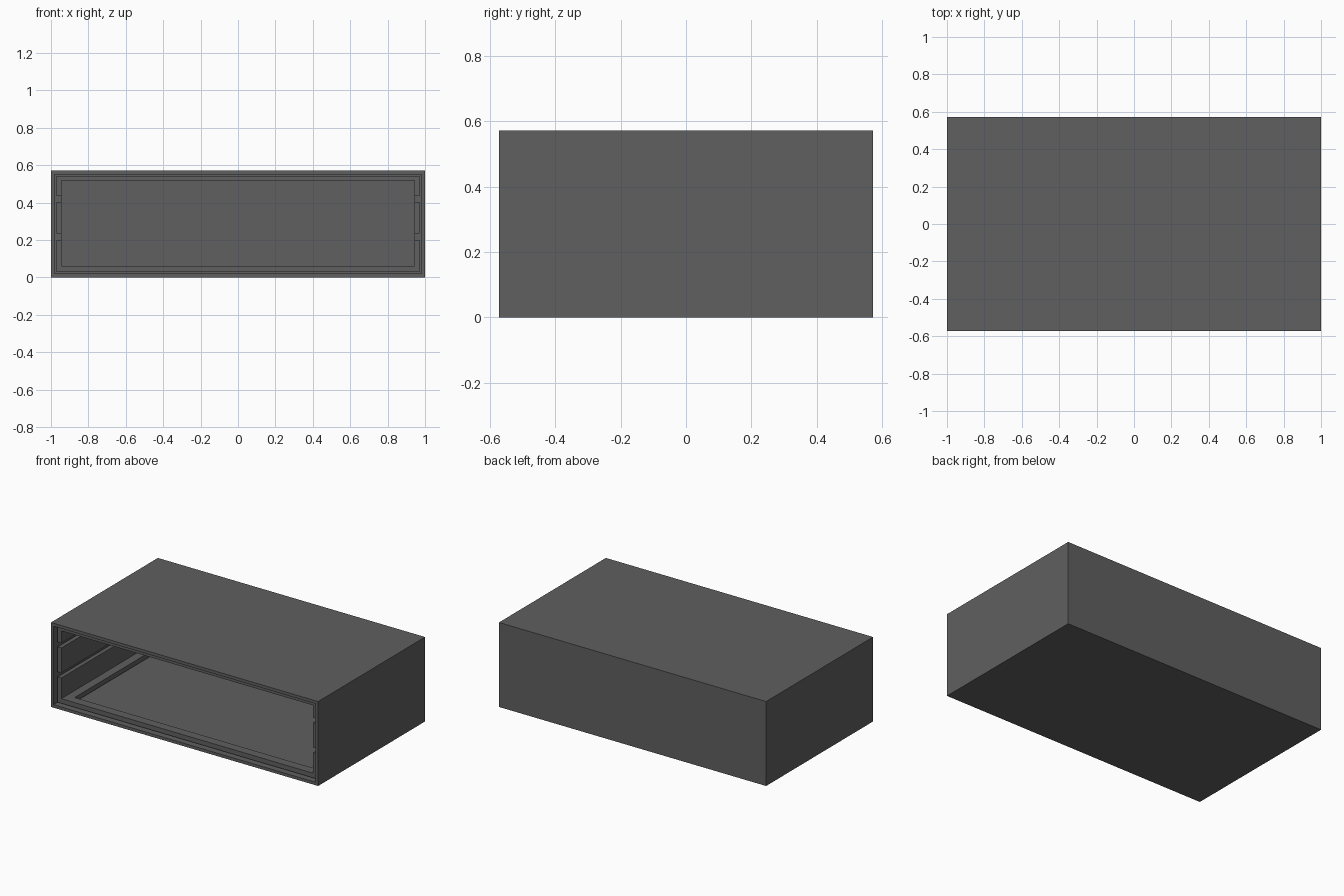
import bpy, bmesh
from mathutils import Vector

if "Cube" in bpy.data.objects:
    bpy.data.objects.remove(bpy.data.objects["Cube"])

W, D, H = 1.0, 0.5715, 0.5715      # half width, half depth, height
T = 0.0286                         # board thickness
GROOVES = ((0.2, 0.234), (0.403, 0.436))

mat = bpy.data.materials.new("dark grey")
mat.diffuse_color = (0.115, 0.115, 0.115, 1)
mat.use_nodes = True
mat.node_tree.nodes["Principled BSDF"].inputs["Base Color"].default_value = mat.diffuse_color


def finish(name, bm):
    bmesh.ops.recalc_face_normals(bm, faces=bm.faces)
    me = bpy.data.meshes.new(name)
    bm.to_mesh(me)
    bm.free()
    me.materials.append(mat)
    ob = bpy.data.objects.new(name, me)
    bpy.context.collection.objects.link(ob)
    return ob


def prism(name, pts, y0, y1):
    """Extrude an x-z outline from y0 to y1."""
    bm = bmesh.new()
    f = bm.faces.new([bm.verts.new((x, y0, z)) for x, z in pts])
    ext = bmesh.ops.extrude_face_region(bm, geom=[f])["geom"]
    bmesh.ops.translate(bm, vec=(0, y1 - y0, 0),
                        verts=[v for v in ext if isinstance(v, bmesh.types.BMVert)])
    return finish(name, bm)


def rect(x0, x1, z0, z1):
    return [(x0, z0), (x1, z0), (x1, z1), (x0, z1)]


# Outer shell, open at the front
bm = bmesh.new()
bmesh.ops.create_cube(bm, size=1)
for v in bm.verts:
    v.co = Vector((v.co.x * 2 * W, v.co.y * 2 * D, (v.co.z + 0.5) * H))
bm.normal_update()
front = min(bm.faces, key=lambda f: f.calc_center_median().y)
bmesh.ops.inset_region(bm, faces=[front], thickness=T)
ext = bmesh.ops.extrude_face_region(bm, geom=[front])["geom"]
bmesh.ops.translate(bm, vec=(0, 2 * D - T, 0),
                    verts=[v for v in ext if isinstance(v, bmesh.types.BMVert)])
if front.is_valid:
    bmesh.ops.delete(bm, geom=[front], context='FACES_ONLY')
finish("outer_shell", bm)

# Inner lining, set back from the front edge, split by the side grooves
xo, xi = W - T, W - 2 * T
y0, y1 = -D + T, D - T
(g0, g1), (g2, g3) = GROOVES


def channel(z_open, z_inner, z_outer):
    return [(-xo, z_open), (-xo, z_outer), (xo, z_outer), (xo, z_open),
            (xi, z_open), (xi, z_inner), (-xi, z_inner), (-xi, z_open)]


prism("upper_lining", channel(g3, H - 2 * T + 0.005, H - T), y0, y1)
lower = prism("lower_lining", channel(g0, 2 * T + 0.003, T), y0, y1)
for side, s in (("left", -1), ("right", 1)):
    prism(side + "_lining", rect(s * xi, s * xo, g1, g2), y0, y1)

# Back lining
prism("back_lining", rect(-xi, xi, 2 * T, H - 2 * T + 0.005), D - 2 * T, y1)

# Recess in the floor
cutter = prism("floor_cutter", rect(-0.886, 0.886, 0.01, 0.1), -D + 0.09, D - 0.114)
cutter.hide_render = True
mod = lower.modifiers.new("recess", 'BOOLEAN')
mod.operation = 'DIFFERENCE'
mod.solver = 'EXACT'
mod.object = cutter
dg = bpy.context.evaluated_depsgraph_get()
lower.data = bpy.data.meshes.new_from_object(lower.evaluated_get(dg))
lower.modifiers.clear()
bpy.data.objects.remove(cutter)
